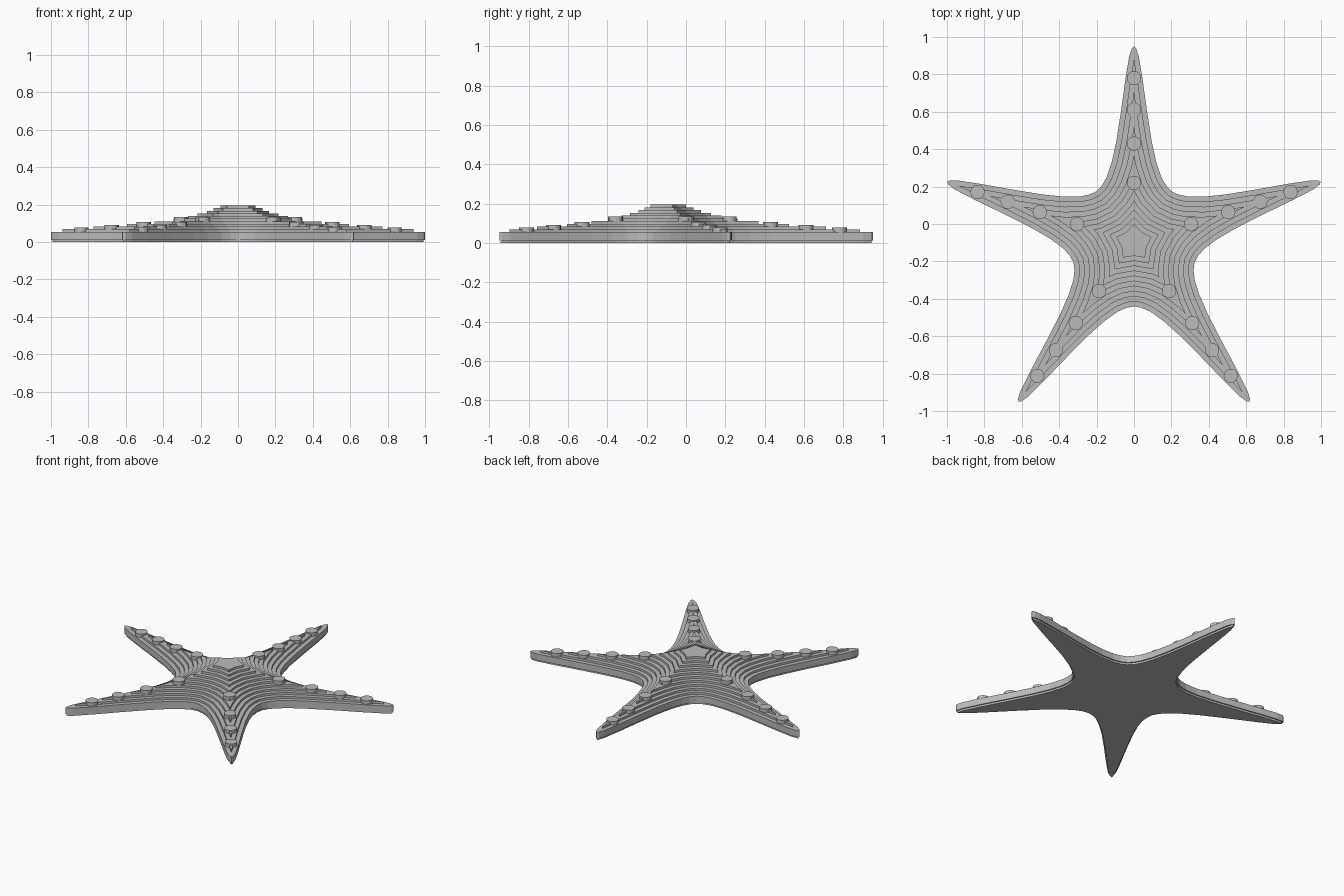
import bpy, bmesh, math
from mathutils import Vector

cube = bpy.data.objects.get("Cube")
if cube:
    bpy.data.objects.remove(cube)

CENTRE = Vector((0, -0.1, 0))
STEPS, INSET, RISE = 10, 0.027, 0.014
BASE_TOP = 0.055

mat = bpy.data.materials.new("plain grey")
mat.use_nodes = True
GREY = (0.5, 0.5, 0.5, 1)
mat.diffuse_color = GREY
mat.node_tree.nodes["Principled BSDF"].inputs["Base Color"].default_value = GREY

# Half arm edge from valley to tip: (distance along arm, half width)
EDGE = [Vector(p) for p in (
    (0.275, 0.2), (0.305, 0.172), (0.35, 0.146), (0.43, 0.119), (0.54, 0.095),
    (0.7, 0.07), (0.88, 0.045), (1.0, 0.025), (1.04, 0.011), (1.05, 0))]


def half_arm(inset):
    """Edge moved inward by inset and cut off at the arm axis."""
    moved = []
    for i, p in enumerate(EDGE):
        if i == 0:
            inward = -p.normalized()
        elif i == len(EDGE) - 1:
            inward = Vector((-1, 0))
        else:
            t = (EDGE[i + 1] - EDGE[i - 1]).normalized()
            inward = Vector((t.y, -t.x))
        q = p + inward * inset
        if moved and q.y <= 0:
            a = moved[-1]
            moved.append(a.lerp(q, a.y / (a.y - q.y)))
            break
        moved.append(q)
    return moved


def star_outline(inset):
    half = half_arm(inset)
    arm = [(p.x, -p.y) for p in half] + [(p.x, p.y) for p in half[-2:0:-1]]
    points = []
    for k in range(5):
        a = math.radians(90 + 72 * k)
        c, s = math.cos(a), math.sin(a)
        points += [CENTRE + Vector((x * c - y * s, x * s + y * c, 0)) for x, y in arm]
    return points


def add_object(name, bm):
    bmesh.ops.recalc_face_normals(bm, faces=bm.faces)
    mesh = bpy.data.meshes.new(name)
    bm.to_mesh(mesh)
    bm.free()
    mesh.materials.append(mat)
    obj = bpy.data.objects.new(name, mesh)
    bpy.context.collection.objects.link(obj)


def slab(name, inset, z0, z1):
    bm = bmesh.new()
    face = bm.faces.new([bm.verts.new((p.x, p.y, z0)) for p in star_outline(inset)])
    ext = bmesh.ops.extrude_face_region(bm, geom=[face], use_keep_orig=True)
    top = [v for v in ext["geom"] if isinstance(v, bmesh.types.BMVert)]
    bmesh.ops.translate(bm, verts=top, vec=(0, 0, z1 - z0))
    add_object(name, bm)


# Body: recessed sole, thick base and stacked terraces
slab("sole", 0.008, 0, 0.012)
slab("base", 0, 0.012, BASE_TOP)
for n in range(1, STEPS + 1):
    z = BASE_TOP + n * RISE
    slab(f"terrace_{n}", n * INSET, z - RISE, z)

# Round bumps along each arm, resting on the terraces
for k in range(5):
    a = math.radians(90 + 72 * k)
    for j, (r, top) in enumerate(((0.32, 0.135), (0.53, 0.107), (0.71, 0.091), (0.88, 0.079))):
        bpy.ops.mesh.primitive_cylinder_add(
            vertices=16, radius=0.038, depth=top - 0.05,
            location=CENTRE + Vector((r * math.cos(a), r * math.sin(a), (top + 0.05) / 2)))
        bump = bpy.context.object
        bump.name = f"bump_{k + 1}_{j + 1}"
        bump.data.materials.append(mat)
